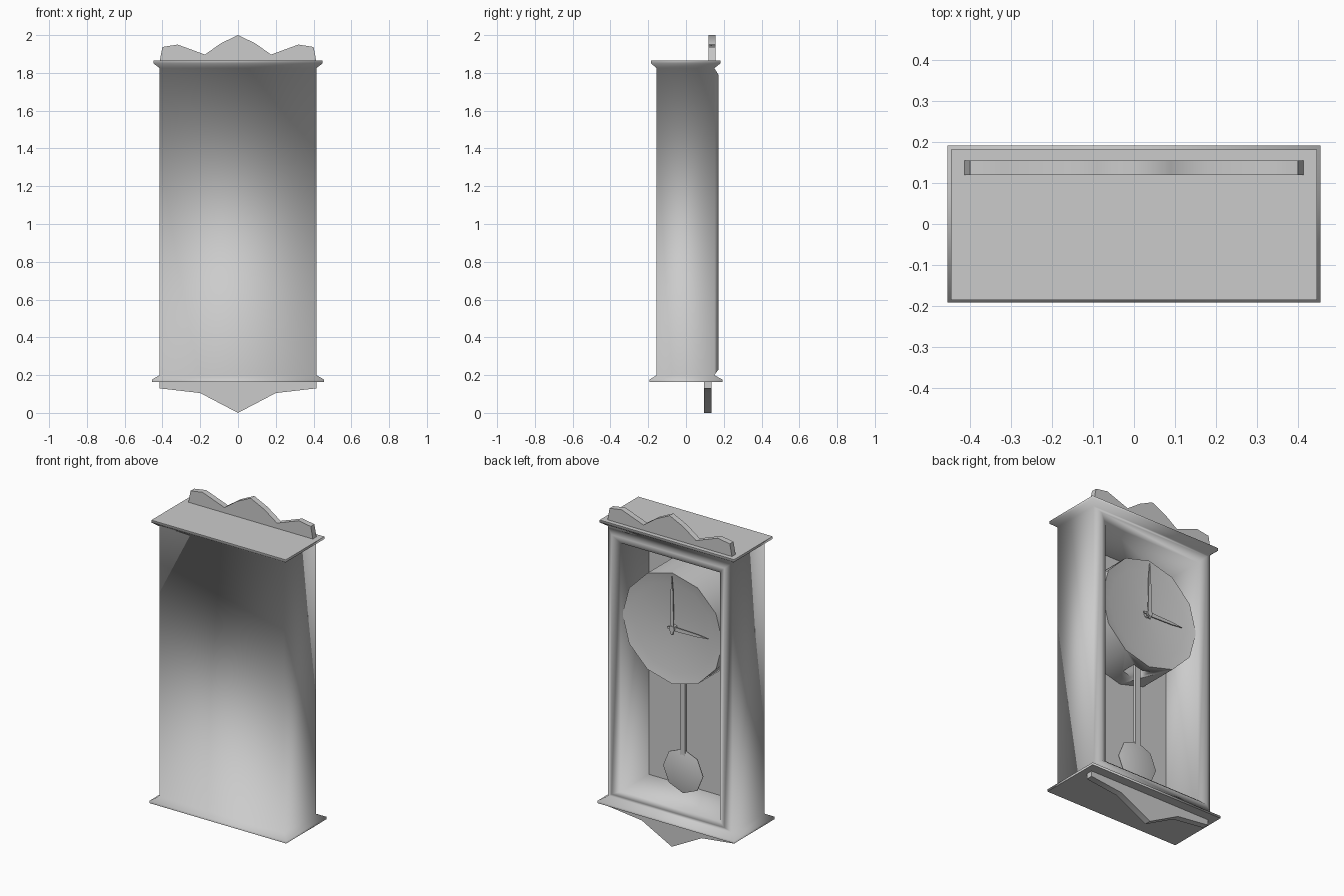
import bpy
import bmesh
import math

cube = bpy.data.objects.get("Cube")
if cube:
    bpy.data.objects.remove(cube, do_unlink=True)

GREY = (0.6, 0.6, 0.6, 1.0)
mat = bpy.data.materials.new("plain grey")
mat.use_nodes = True
mat.diffuse_color = GREY
mat.node_tree.nodes["Principled BSDF"].inputs["Base Color"].default_value = GREY


def finish(name, bm, angle=None):
    """Turn a bmesh into a named object, smoothed below the given angle."""
    bmesh.ops.recalc_face_normals(bm, faces=bm.faces)
    mesh = bpy.data.meshes.new(name)
    bm.to_mesh(mesh)
    bm.free()
    mesh.materials.append(mat)
    obj = bpy.data.objects.new(name, mesh)
    bpy.context.collection.objects.link(obj)
    bpy.ops.object.select_all(action="DESELECT")
    obj.select_set(True)
    bpy.context.view_layer.objects.active = obj
    if angle:
        bpy.ops.object.shade_smooth_by_angle(angle=math.radians(angle))
    return obj


def skin(bm, rings):
    """Bridge a list of equal-length point rings and return the vertex loops."""
    loops = [[bm.verts.new(p) for p in ring] for ring in rings]
    for a, b in zip(loops, loops[1:]):
        for i in range(len(a)):
            j = (i + 1) % len(a)
            bm.faces.new((a[i], a[j], b[j], b[i]))
    return loops


def loft(name, rings, angle=35):
    bm = bmesh.new()
    loops = skin(bm, rings)
    bm.faces.new(loops[0])
    bm.faces.new(loops[-1])
    return finish(name, bm, angle)


def plate_xz(name, points, y0, y1, angle=35):
    """Extrude an x-z outline between two depths."""
    return loft(name, [[(x, y, z) for x, z in points] for y in (y0, y1)], angle)


def mirrored(half):
    """Complete an outline that runs from the left edge to x = 0."""
    return half + [(-x, z) for x, z in reversed(half) if x]


def rect_xz(hx, z0, z1, y):
    return [(-hx, y, z0), (hx, y, z0), (hx, y, z1), (-hx, y, z1)]


def rect_xy(hx, y0, y1, z):
    return [(-hx, y0, z), (hx, y0, z), (hx, y1, z), (-hx, y1, z)]


def disc(radius, z, sides):
    steps = [2 * math.pi * i / sides for i in range(sides)]
    return [(radius * math.cos(a), z + radius * math.sin(a)) for a in steps]


def round_ring(radius, y, z, sides):
    return [(px, y, pz) for px, pz in disc(radius, z, sides)]


# Case: flared base, walls and flared cornice in one soft-shaded skin
BOTTOM, TOP = 0.2, 1.825
bm = bmesh.new()
column = skin(bm, [
    rect_xy(0.455, -0.192, 0.192, 0.163),
    rect_xy(0.455, -0.192, 0.192, 0.177),
    rect_xy(0.415, -0.155, 0.15, BOTTOM),
    rect_xy(0.415, -0.155, 0.15, TOP),
    rect_xy(0.447, -0.185, 0.182, 1.85),
    rect_xy(0.447, -0.185, 0.182, 1.865),
])

# Open the case and sink a raised frame and a well into it
low, high = column[2], column[3]
bm.faces.remove(bm.faces.get((low[2], low[3], high[3], high[2])))
well = skin(bm, [
    rect_xz(0.415, BOTTOM, TOP, 0.15),
    rect_xz(0.375, 0.23, 1.79, 0.172),
    rect_xz(0.33, 0.25, 1.745, 0.15),
    rect_xz(0.33, 0.25, 1.75, -0.12),
])
for face in bm.faces:
    face.smooth = True
for loop in (column[0], column[-1], well[-1]):
    for edge in bm.faces.new(loop).edges:
        edge.smooth = False
bmesh.ops.remove_doubles(bm, verts=bm.verts, dist=0.0005)
finish("case", bm)

# Carved crest above and pendant below
plate_xz("crest", mirrored([
    (-0.415, 1.86), (-0.4, 1.937), (-0.32, 1.95),
    (-0.175, 1.897), (-0.09, 1.957), (0, 2.0)]), 0.12, 0.155, 62)
plate_xz("pendant", mirrored([
    (-0.415, 0.17), (-0.415, 0.13), (-0.2, 0.105), (0, 0)]), 0.095, 0.135)

# Clock drum with a dished face and a slot underneath for the pendulum
CENTRE = 1.31
drum = loft("clock_drum", [round_ring(r, y, CENTRE, 12) for r, y in (
    (0.334, -0.119), (0.334, 0.128), (0.27, 0.115), (0.02, 0.106))])
slot = loft("slot_cutter", [rect_xy(0.06, -0.02, 0.07, z) for z in (0.9, 1.06)])
cut = drum.modifiers.new("slot", "BOOLEAN")
cut.operation = "DIFFERENCE"
cut.solver = "EXACT"
cut.object = slot
bpy.context.view_layer.objects.active = drum
bpy.ops.object.modifier_apply(modifier=cut.name)
bpy.data.objects.remove(slot, do_unlink=True)


# Hands
def hand(name, length, angle, y0):
    shape = [(-0.006, -0.035), (0.006, -0.035), (0.012, 0.03),
             (0.008, length * 0.7), (0, length), (-0.008, length * 0.7), (-0.012, 0.03)]
    c, s = math.cos(angle), math.sin(angle)
    points = [(x * c - z * s, CENTRE + x * s + z * c) for x, z in shape]
    plate_xz(name, points, y0, y0 + 0.006)


hand("minute_hand", 0.315, 0.0, 0.13)
hand("hour_hand", 0.235, math.pi / 2, 0.123)
plate_xz("hand_hub", disc(0.018, CENTRE, 8), 0.1, 0.138)

# Pendulum with a lens-shaped bob
loft("pendulum_rod", [rect_xy(0.017, 0.015, 0.035, z) for z in (0.45, 1.06)])
loft("pendulum_bob", [round_ring(r, y, 0.415, 8) for r, y in (
    (0.08, 0.012), (0.133, 0.024), (0.133, 0.028), (0.08, 0.04))], 60)
